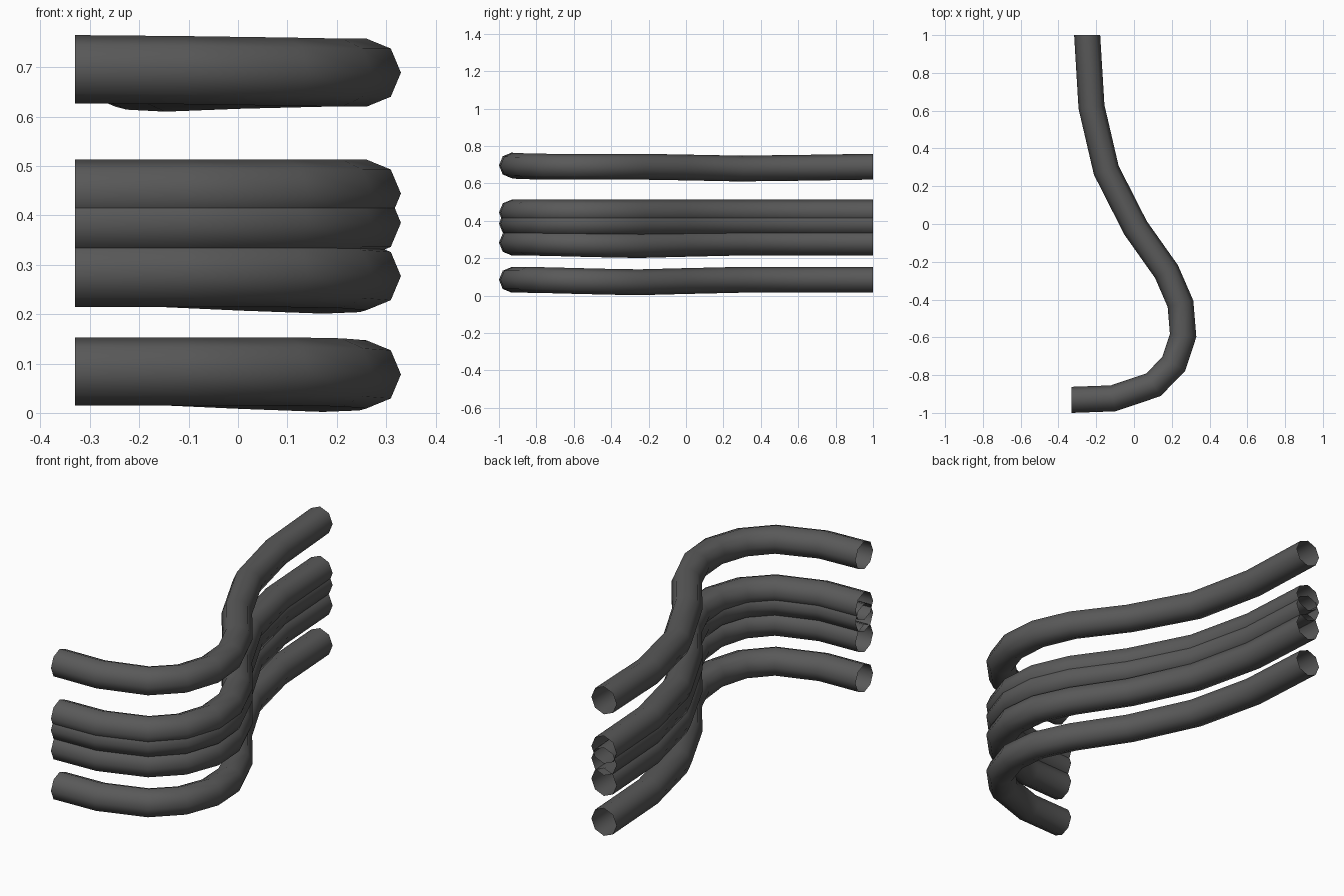
import bpy, bmesh, math
from mathutils import Vector

if "Cube" in bpy.data.objects:
    bpy.data.objects.remove(bpy.data.objects["Cube"])

RADIUS = 0.069
SIDES = 8

# Shared S-bend centreline seen from above
PATH = [Vector(p) for p in (
    (-0.33, -0.931), (-0.11, -0.923), (0.103, -0.851), (0.21, -0.741),
    (0.26, -0.59), (0.246, -0.422), (0.172, -0.252), (0.008, -0.02),
    (-0.147, 0.285), (-0.225, 0.62), (-0.248, 1.0))]

# Dark pipe colour
dark = bpy.data.materials.new("dark_grey")
dark.diffuse_color = (0.1, 0.1, 0.1, 1)
dark.use_nodes = True
dark.node_tree.nodes["Principled BSDF"].inputs["Base Color"].default_value = dark.diffuse_color


def cross_direction(i):
    """Horizontal mitre vector of the ring at path point i."""
    if i == 0:
        return Vector((0, 1))
    if i == len(PATH) - 1:
        return Vector((-1, 0))
    a = (PATH[i] - PATH[i - 1]).normalized()
    b = (PATH[i + 1] - PATH[i]).normalized()
    t = (a + b).normalized()
    return Vector((-t.y, t.x)) / t.dot(a)


def tube(name, heights):
    bm = bmesh.new()
    rings = []
    for i, (p, z) in enumerate(zip(PATH, heights)):
        d = cross_direction(i)
        ring = []
        for k in range(SIDES):
            a = 2 * math.pi * k / SIDES
            q = p + d * RADIUS * math.cos(a)
            ring.append(bm.verts.new((q.x, q.y, z + RADIUS * math.sin(a))))
        rings.append(ring)
    # Open-ended skin between neighbouring rings
    for r, s in zip(rings, rings[1:]):
        for k in range(SIDES):
            n = (k + 1) % SIDES
            bm.faces.new((r[k], r[n], s[n], s[k]))
    bmesh.ops.recalc_face_normals(bm, faces=bm.faces)
    for f in bm.faces:
        f.smooth = True
    mesh = bpy.data.meshes.new(name)
    bm.to_mesh(mesh)
    bm.free()
    mesh.materials.append(dark)
    obj = bpy.data.objects.new(name, mesh)
    bpy.context.collection.objects.link(obj)


# Gentle vertical sag of the upper and lower pipes along the path
upper_sag = (0.007, 0.005, 0.002, 0, 0, 0, 0, -0.004, -0.01, -0.006, 0)
lower_sag = (0, 0, 0, -0.002, -0.006, -0.01, -0.013, -0.007, 0, 0, 0)
level = (0,) * len(PATH)

for name, z, sag in (
        ("bottom_pipe", 0.084, lower_sag),
        ("lower_middle_pipe", 0.283, lower_sag),
        ("centre_pipe", 0.385, level),
        ("upper_middle_pipe", 0.444, level),
        ("top_pipe", 0.689, upper_sag)):
    tube(name, [z + s for s in sag])
